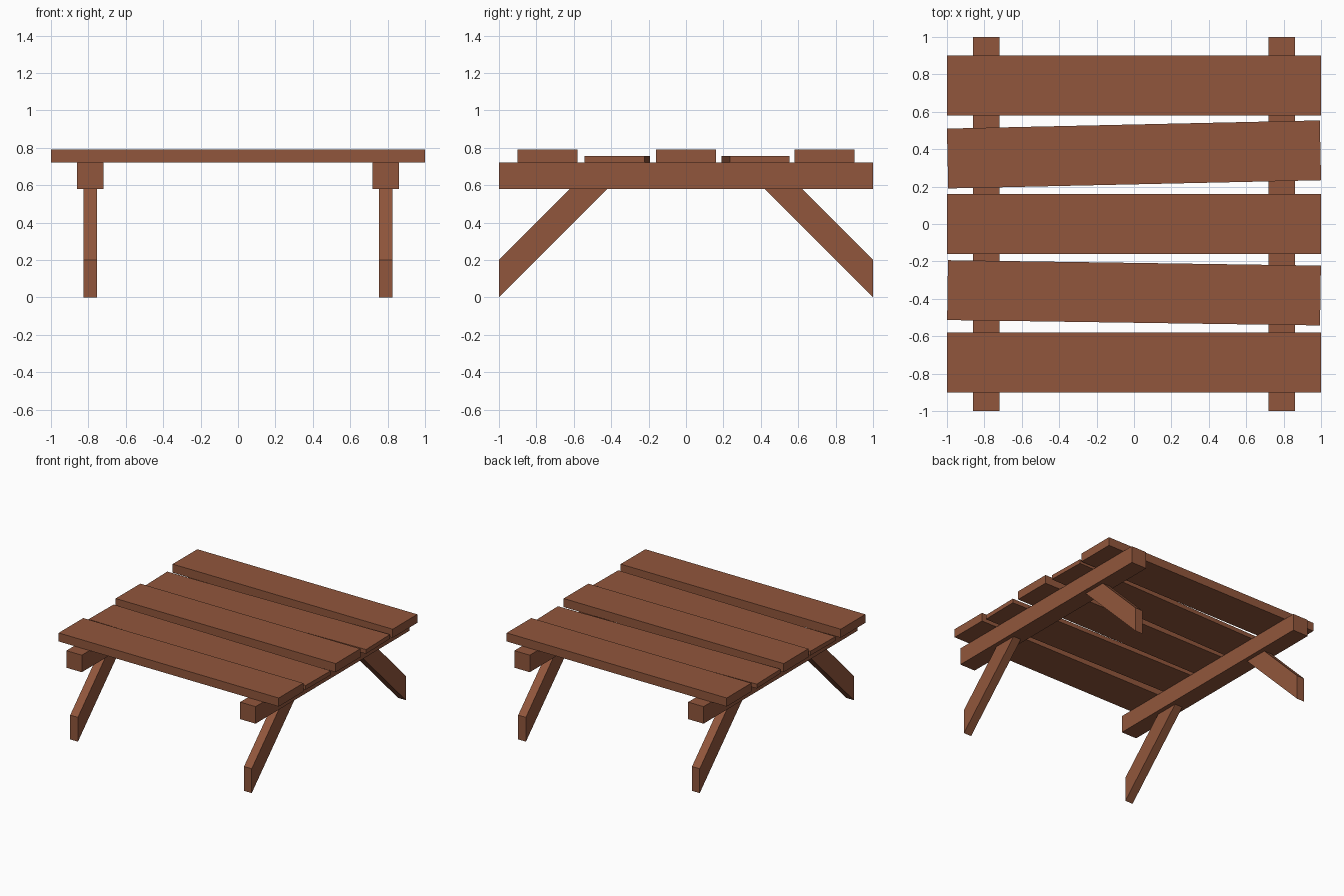
import bpy, bmesh, math

if "Cube" in bpy.data.objects:
    bpy.data.objects.remove(bpy.data.objects["Cube"])

wood = bpy.data.materials.new("brown wood")
wood.diffuse_color = (0.285, 0.094, 0.045, 1)
wood.use_nodes = True
wood.node_tree.nodes["Principled BSDF"].inputs["Base Color"].default_value = wood.diffuse_color


def finish(name, bm):
    bmesh.ops.recalc_face_normals(bm, faces=bm.faces)
    mesh = bpy.data.meshes.new(name)
    bm.to_mesh(mesh)
    bm.free()
    mesh.materials.append(wood)
    ob = bpy.data.objects.new(name, mesh)
    bpy.context.collection.objects.link(ob)
    return ob


def box(name, size, center, turn=0.0):
    bm = bmesh.new()
    bmesh.ops.create_cube(bm, size=1)
    bmesh.ops.scale(bm, vec=size, verts=bm.verts)
    ob = finish(name, bm)
    ob.location = center
    ob.rotation_euler.z = turn
    return ob


def leg(name, x, side):
    # slanted board, cut upright at the foot and level under the beam
    profile = [(1, 0), (1, 0.2), (0.62, 0.58), (0.42, 0.58)]
    bm = bmesh.new()
    face = bm.faces.new([bm.verts.new((x - 0.035, y * side, z)) for y, z in profile])
    ext = bmesh.ops.extrude_face_region(bm, geom=[face], use_keep_orig=True)
    moved = [g for g in ext["geom"] if isinstance(g, bmesh.types.BMVert)]
    bmesh.ops.translate(bm, vec=(0.07, 0, 0), verts=moved)
    return finish(name, bm)


# thick straight planks
for i, y in enumerate((-0.74, 0, 0.74)):
    box(f"thick_plank_{i + 1}", (2, 0.32, 0.07), (0, y, 0.755))

# thin planks, laid slightly askew
for i, (y, rise) in enumerate(((-0.368, -0.029), (0.372, 0.044))):
    box(f"askew_plank_{i + 1}", (1.994, 0.32, 0.035), (0, y, 0.7375), math.atan(rise / 2))

# cross beams and their splayed legs
for sx, side_name in ((-1, "left"), (1, "right")):
    box(f"{side_name}_beam", (0.14, 2, 0.14), (sx * 0.79, 0, 0.65))
    leg(f"{side_name}_front_leg", sx * 0.79, -1)
    leg(f"{side_name}_back_leg", sx * 0.79, 1)
